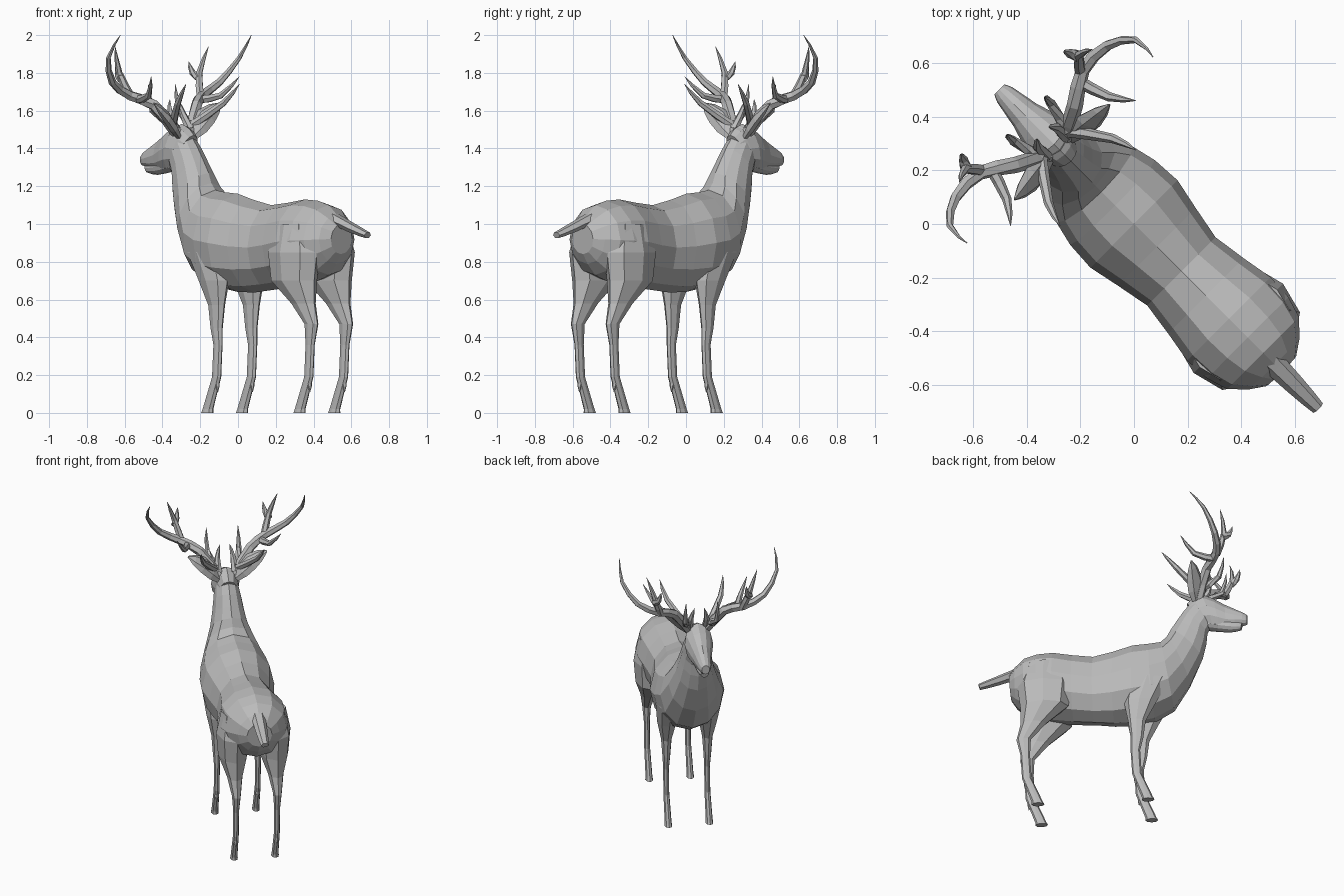
import bpy, bmesh, math
from mathutils import Vector, Matrix

cube = bpy.data.objects.get("Cube")
if cube:
    bpy.data.objects.remove(cube)

GREY = (0.5, 0.5, 0.5, 1)
coat = bpy.data.materials.new("plain grey")
coat.use_nodes = True
coat.diffuse_color = GREY
coat.node_tree.nodes["Principled BSDF"].inputs["Base Color"].default_value = GREY

# The animal is modelled facing +X, then turned to stand on the diagonal
TURN = Matrix.Rotation(math.radians(135), 4, 'Z')


def refine(rows):
    """Insert a smoothly interpolated row between every pair of rows."""
    result = []
    last = len(rows) - 1
    for i in range(last):
        before, here = rows[max(i - 1, 0)], rows[i]
        there, after = rows[i + 1], rows[min(i + 2, last)]
        middle = [(9 * (q + r) - p - s) / 16
                  for p, q, r, s in zip(before, here, there, after)]
        result += [here, middle]
    return result + [rows[last]]


def loft(name, rings, sides, side=1):
    """Skin a list of rings (centre, first half axis, second half axis)."""
    bm = bmesh.new()
    loops = []
    for centre, a, b in rings:
        loop = []
        for i in range(sides):
            angle = math.tau * i / sides
            point = centre + a * math.cos(angle) + b * math.sin(angle)
            point.y *= side
            loop.append(bm.verts.new(TURN @ point))
        loops.append(loop)
    for low, high in zip(loops, loops[1:]):
        for i in range(sides):
            j = (i + 1) % sides
            bm.faces.new((low[i], low[j], high[j], high[i]))
    bm.faces.new(loops[0])
    bm.faces.new(loops[-1])
    bmesh.ops.recalc_face_normals(bm, faces=bm.faces)
    mesh = bpy.data.meshes.new(name)
    bm.to_mesh(mesh)
    bm.free()
    mesh.materials.append(coat)
    bpy.context.collection.objects.link(bpy.data.objects.new(name, mesh))


def trunk(name, stations):
    """Loft from stations: top x, top z, bottom x, bottom z, half width."""
    rings = []
    for top_x, top_z, bottom_x, bottom_z, width in refine(stations):
        top = Vector((top_x, 0, top_z))
        bottom = Vector((bottom_x, 0, bottom_z))
        rings.append(((top + bottom) / 2, (top - bottom) / 2, Vector((0, width, 0))))
    loft(name, rings, 12)


def leg(name, upper, shin, side):
    """Loft from upper levels (z, x, half length) down a shared shin and hoof."""
    lower = [(.36, shin, .03), (.19, shin + .01, .03), (.02, shin + .075, .035),
             (0, shin + .08, .04)]
    rings = [(Vector((x, .13, z)), Vector((length, 0, 0)), Vector((0, length * .62, 0)))
             for z, x, length in upper + lower]
    loft(name, rings, 8, side)


def taper(t):
    return 1.05 - t * t


def blunt(t):
    return 1 - t / 2


def leaf(t):
    return .1 + math.sin(math.pi * (.2 + .8 * t))


def tube(name, path, thick, side=1, shape=taper, flat=1, wide=(1, 0, .4)):
    """Tube along a smooth path, its radius following the shape rule."""
    points = [Vector(p) for p in refine(path)]
    last = len(points) - 1
    rings = []
    for i, point in enumerate(points):
        along = (points[min(i + 1, last)] - points[max(i - 1, 0)]).normalized()
        thin = along.cross(Vector(wide)).normalized()
        radius = thick * shape(i / last)
        rings.append((point, thin.cross(along) * radius, thin * radius * flat))
    loft(name, rings, 6, side)


# Torso running up into the neck
trunk("body_and_neck", [
    (-.78, 1, -.77, .84, .08),
    (-.68, 1.1, -.68, .73, .19),
    (-.5, 1.13, -.5, .68, .22),
    (-.25, 1.1, -.25, .65, .18),
    (0, 1.16, 0, .64, .23),
    (.17, 1.18, .25, .73, .2),
    (.22, 1.27, .43, 1.07, .12),
    (.3, 1.4, .46, 1.25, .09),
    (.39, 1.52, .5, 1.32, .07)])

# Head with tapering muzzle, and a lower jaw under the mouth line
trunk("head", [
    (.33, 1.47, .42, 1.3, .06),
    (.42, 1.53, .5, 1.28, .09),
    (.57, 1.45, .58, 1.28, .06),
    (.68, 1.39, .68, 1.3, .04),
    (.71, 1.37, .71, 1.31, .025)])
trunk("lower_jaw", [
    (.45, 1.36, .47, 1.28, .05),
    (.6, 1.34, .6, 1.26, .04),
    (.68, 1.32, .67, 1.27, .025)])

# Tail
tube("tail", [(-.66, 0, 1.05), (-.85, 0, .98), (-.97, 0, .94)], .05,
     shape=blunt, flat=.7, wide=(0, 1, 0))

front_levels = [(1, .1, .09), (.85, .1, .13), (.7, .05, .1), (.57, .03, .055), (.45, .03, .04)]
rear_levels = [(1, -.55, .12), (.85, -.55, .17), (.7, -.55, .15), (.58, -.62, .08), (.47, -.68, .045)]

beam = [(.41, .05, 1.48), (.47, .16, 1.63), (.54, .27, 1.68),
        (.54, .4, 1.75), (.48, .49, 1.88), (.39, .49, 2)]
tines = {
    "inner": [(.41, .05, 1.5), (.46, .05, 1.58), (.48, .03, 1.66)],
    "brow": [(.42, .07, 1.53), (.54, .1, 1.6), (.57, .1, 1.74)],
    "back": [(.42, .07, 1.52), (.28, .17, 1.64), (.19, .2, 1.74)],
    "middle": [(.52, .23, 1.66), (.4, .27, 1.68), (.32, .33, 1.78)],
    "crown": [(.54, .26, 1.67), (.59, .3, 1.8), (.57, .35, 1.94)],
    "fork": [(.58, .3, 1.77), (.62, .28, 1.8), (.64, .27, 1.86)],
}

for label, side in (("left", 1), ("right", -1)):
    # Legs with a small dewclaw behind each fetlock
    for part, levels, shin in (("front", front_levels, .02), ("rear", rear_levels, -.67)):
        leg(f"{label}_{part}_leg", levels, shin, side)
        tube(f"{label}_{part}_dewclaw", [(shin + .01, .13, .17), (shin, .13, .11)], .016, side)

    # Flattened, leaf shaped ear
    tube(label + "_ear", [(.4, .05, 1.47), (.39, .15, 1.57), (.38, .25, 1.64)],
         .055, side, leaf, .45, (.8, 0, 1))

    # Antler beam and its tines
    tube(label + "_antler_beam", beam, .03, side)
    for tine, path in tines.items():
        tube(f"{label}_antler_{tine}_tine", path, .022, side)
